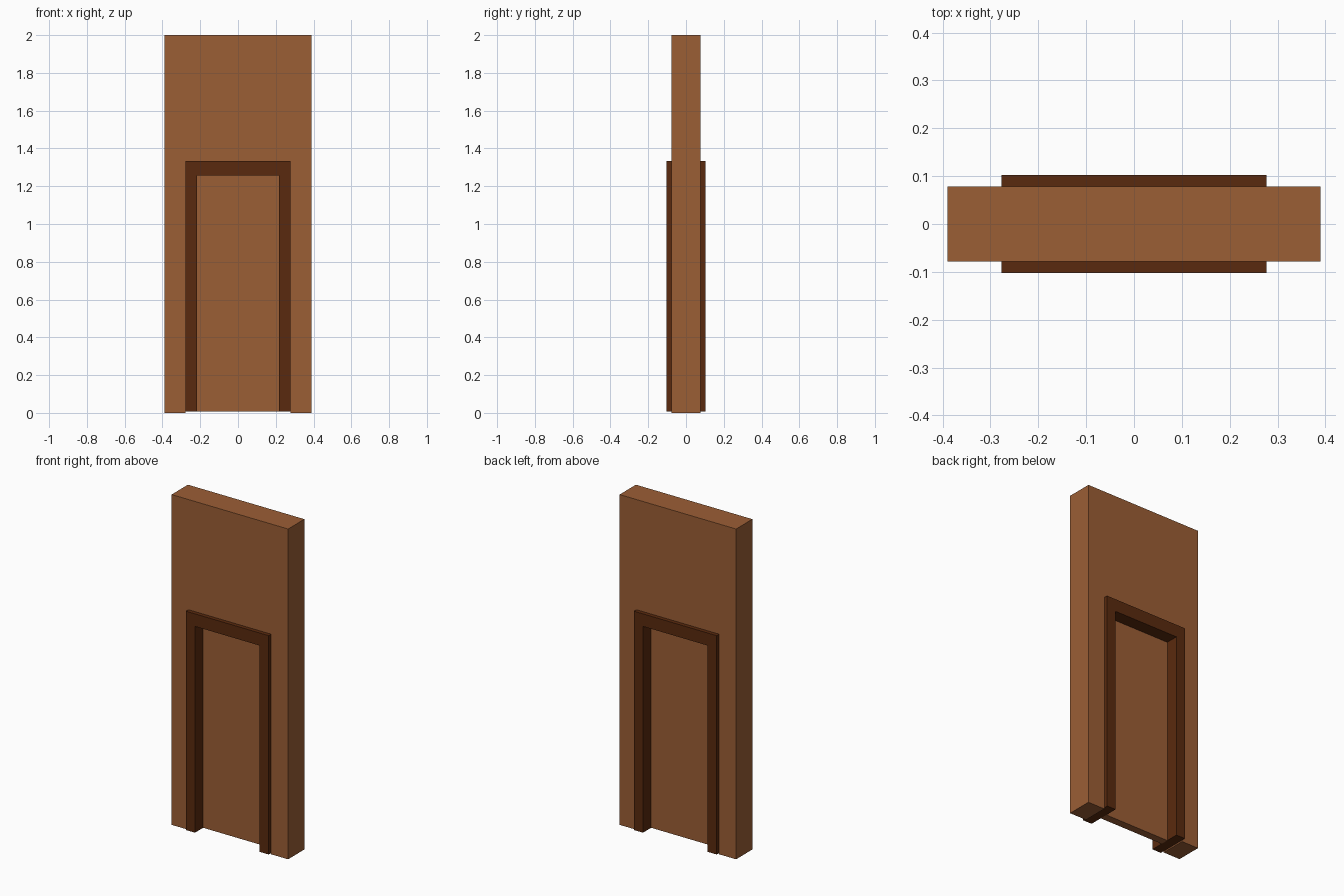
import bpy, bmesh

if "Cube" in bpy.data.objects:
    bpy.data.objects.remove(bpy.data.objects["Cube"])


def material(name, color):
    m = bpy.data.materials.new(name)
    m.diffuse_color = (*color, 1)
    m.use_nodes = True
    m.node_tree.nodes["Principled BSDF"].inputs["Base Color"].default_value = m.diffuse_color
    return m


wood = material("warm brown", (0.33, 0.112, 0.036))
trim = material("dark brown", (0.102, 0.023, 0.0044))


def extruded(name, outline, half_depth, mat):
    """Extrude an x-z outline symmetrically along y."""
    bm = bmesh.new()
    face = bm.faces.new([bm.verts.new((x, -half_depth, z)) for x, z in outline])
    ext = bmesh.ops.extrude_face_region(bm, geom=[face])
    moved = [v for v in ext["geom"] if isinstance(v, bmesh.types.BMVert)]
    bmesh.ops.translate(bm, vec=(0, 2 * half_depth, 0), verts=moved)
    bmesh.ops.recalc_face_normals(bm, faces=bm.faces)
    mesh = bpy.data.meshes.new(name)
    bm.to_mesh(mesh)
    bm.free()
    mesh.materials.append(mat)
    obj = bpy.data.objects.new(name, mesh)
    bpy.context.collection.objects.link(obj)
    return obj


def arch(outer, inner, bottom, top_out, top_in):
    """Outline of an upside-down U."""
    return [(-outer, bottom), (-outer, top_out), (outer, top_out), (outer, bottom),
            (inner, bottom), (inner, top_in), (-inner, top_in), (-inner, bottom)]


# Wall with the doorway opening
extruded("wall", arch(0.39, 0.277, 0.0, 2.0, 1.333), 0.078, wood)

# Door frame, running through the wall and standing proud on both sides
extruded("door_frame", arch(0.277, 0.217, 0.008, 1.333, 1.257), 0.102, trim)

# Recessed door panel
extruded("door_panel", [(-0.217, 0.008), (-0.217, 1.257), (0.217, 1.257), (0.217, 0.008)],
         0.024, wood)
